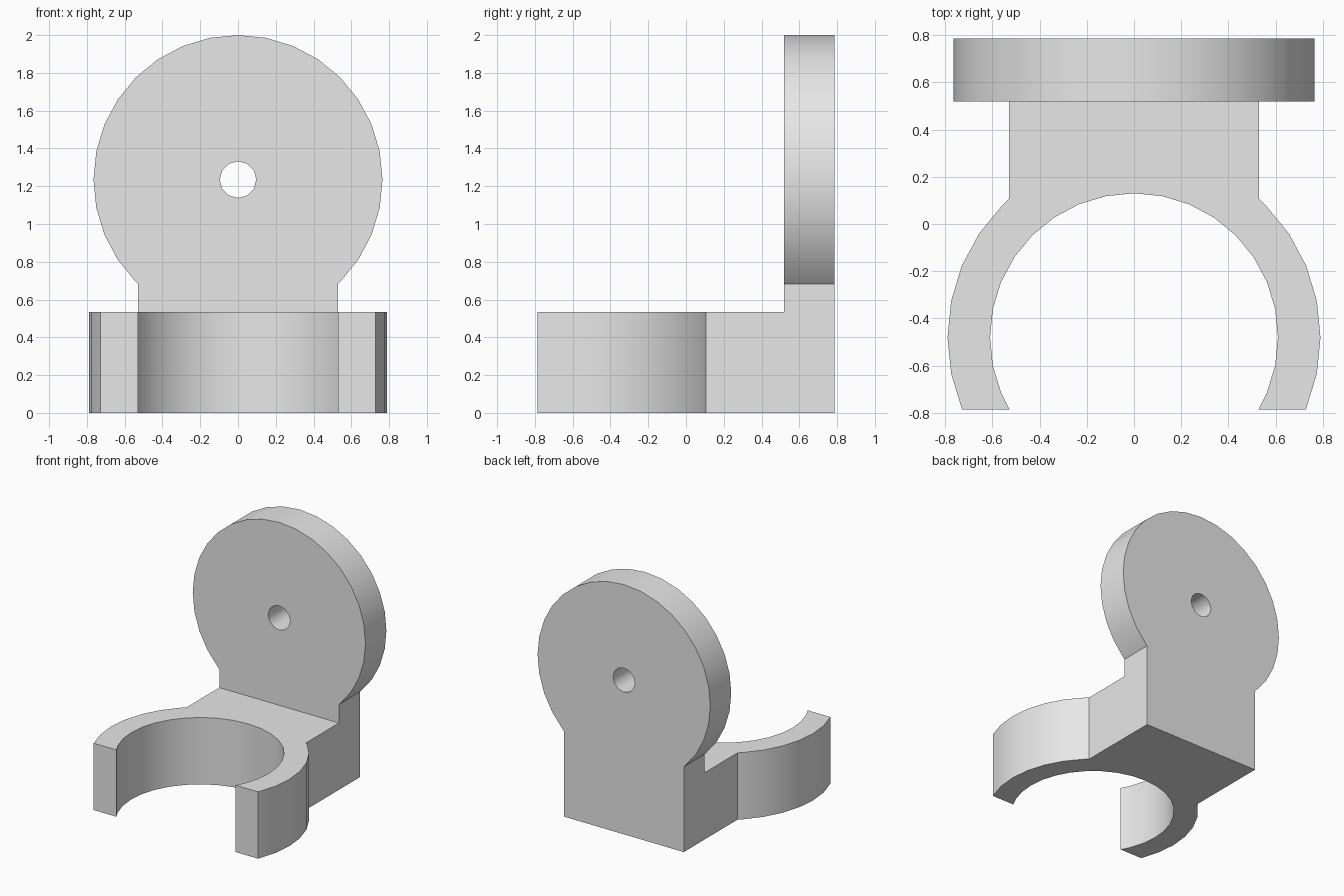
import bpy, bmesh
from math import sin, cos, asin, pi, sqrt
from mathutils import Vector

cube = bpy.data.objects.get("Cube")
if cube:
    bpy.data.objects.remove(cube, do_unlink=True)

# Main dimensions
SEGS = 32
HALF = 0.53                      # half width of the block and neck
BACK, PLATE_FRONT, FRONT = 0.785, 0.52, -0.785
BLOCK_TOP = 0.535
RING_Y, RING_OUT, RING_IN = -0.48, 0.79, 0.61
DISC_Z, DISC_R, HOLE_R = 1.235, 0.765, 0.097

grey = bpy.data.materials.new("light grey")
grey.use_nodes = True
colour = (0.8, 0.8, 0.8, 1)
grey.diffuse_color = colour
grey.node_tree.nodes["Principled BSDF"].inputs["Base Color"].default_value = colour


def arc(radius, centre, start, end):
    """Points of a 32-sided circle strictly between two angles, with cut chord ends."""
    step = 2 * pi / SEGS
    inner = [k * step for k in range(-SEGS, SEGS) if start + 0.01 < k * step < end - 0.01]
    return [(radius * cos(a), centre + radius * sin(a)) for a in [start] + inner + [end]]


def mirrored(half):
    """Close a right-hand outline with its left-hand copy."""
    return half + [(-x, v) for x, v in reversed(half) if x > 0.0001]


def extrude(name, outline, to_3d, offset):
    bm = bmesh.new()
    face = bm.faces.new([bm.verts.new(to_3d(u, v)) for u, v in outline])
    new = bmesh.ops.extrude_face_region(bm, geom=[face])["geom"]
    bmesh.ops.translate(bm, vec=Vector(offset),
                        verts=[g for g in new if isinstance(g, bmesh.types.BMVert)])
    bmesh.ops.recalc_face_normals(bm, faces=bm.faces)
    mesh = bpy.data.meshes.new(name)
    bm.to_mesh(mesh)
    bm.free()
    obj = bpy.data.objects.new(name, mesh)
    bpy.context.collection.objects.link(obj)
    mesh.materials.append(grey)
    return obj


def activate(obj):
    bpy.ops.object.select_all(action='DESELECT')
    obj.select_set(True)
    bpy.context.view_layer.objects.active = obj


# Open ring with the block behind it, as one footprint
cut_out = asin((FRONT - RING_Y) / RING_OUT)
cut_in = asin((FRONT - RING_Y) / RING_IN)
joint = pi / 2 - asin(HALF / RING_OUT)
outer = [(HALF, PLATE_FRONT)] + arc(RING_OUT, RING_Y, cut_out, joint)[::-1]
inner = arc(RING_IN, RING_Y, cut_in, pi / 2)
ring = extrude("clip_ring", mirrored(outer + inner),
               lambda u, v: (u, v, 0), (0, 0, BLOCK_TOP))

# Upright plate: neck running into a disc
neck = -(pi / 2 - asin(HALF / DISC_R))
plate = extrude("mounting_plate",
                mirrored([(HALF, 0)] + arc(DISC_R, DISC_Z, neck, pi / 2)),
                lambda u, v: (u, PLATE_FRONT, v), (0, BACK - PLATE_FRONT, 0))

# Screw hole through the disc
bpy.ops.mesh.primitive_cylinder_add(vertices=12, radius=HOLE_R, depth=1,
                                    location=(0, BACK, DISC_Z), rotation=(pi / 2, 0, 0))
cutter = bpy.context.object
cutter.name = "hole_cutter"
cutter.hide_render = True
cutter.data.materials.append(grey)
activate(plate)
mod = plate.modifiers.new("hole", 'BOOLEAN')
mod.operation, mod.solver, mod.object = 'DIFFERENCE', 'EXACT', cutter
bpy.ops.object.modifier_apply(modifier=mod.name)
bpy.data.objects.remove(cutter, do_unlink=True)

for part in (ring, plate):
    activate(part)
    bpy.ops.object.shade_smooth_by_angle(angle=pi / 5)
